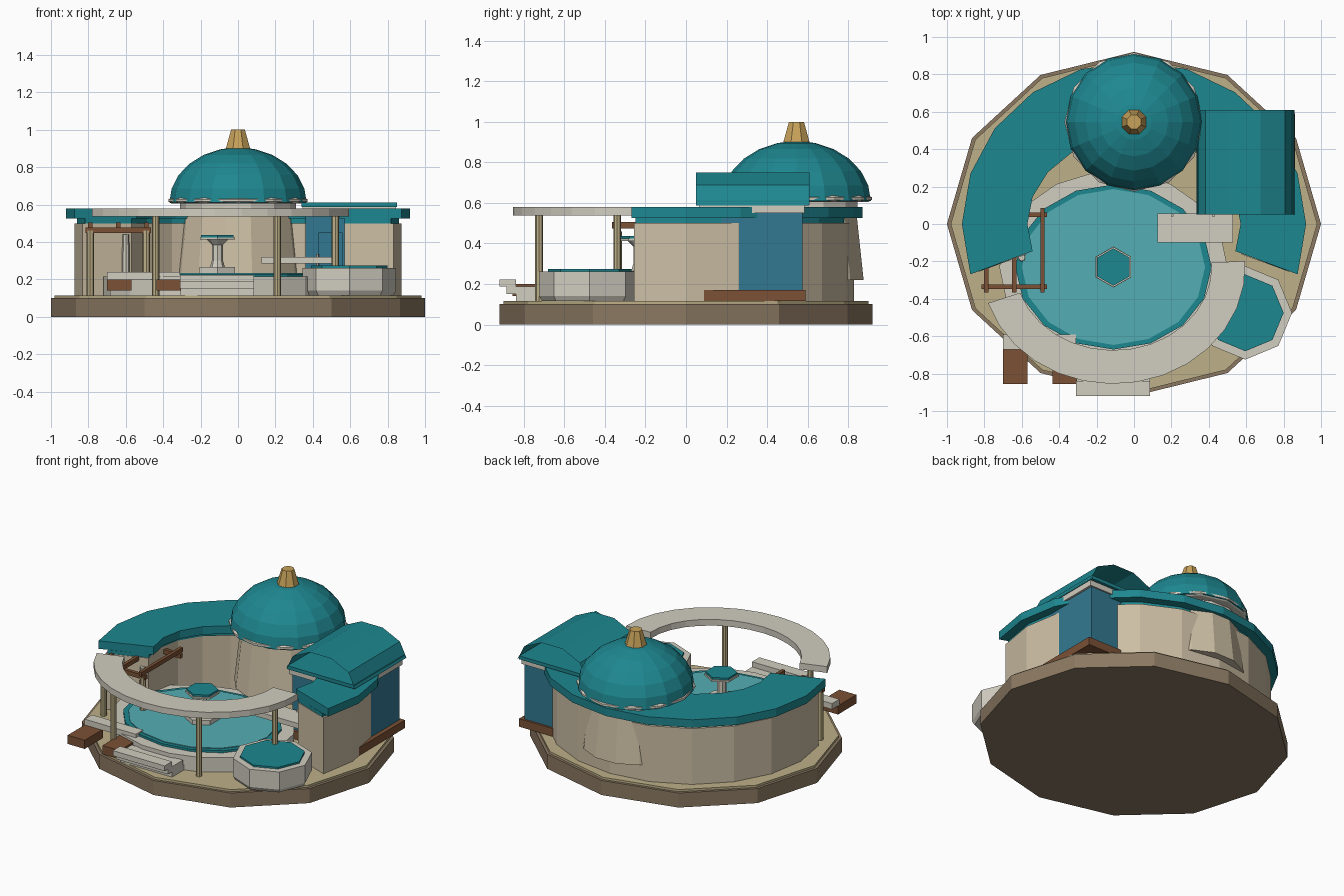
import bpy, bmesh
from math import sin, cos, pi, radians

if "Cube" in bpy.data.objects:
    bpy.data.objects.remove(bpy.data.objects["Cube"])

def mat(name, hexcol):
    m = bpy.data.materials.new(name)
    rgb = [(int(hexcol[i:i + 2], 16) / 255) ** 2.2 for i in (0, 2, 4)]
    m.diffuse_color = (*rgb, 1)
    m.use_nodes = True
    m.node_tree.nodes["Principled BSDF"].inputs["Base Color"].default_value = m.diffuse_color
    return m

TEAL, WATER = mat("teal", "23868f"), mat("water", "54adb3")
WALL, EARTH, SAND = mat("plaster", "cbbda3"), mat("earth", "8a7862"), mat("sand", "bcae86")
STONE, WOOD = mat("stone", "d0ccbf"), mat("wood", "7a5238")
GOLD, BLUE = mat("gold", "c6a05a"), mat("blue", "367890")

def finish(name, bm, m):
    bmesh.ops.recalc_face_normals(bm, faces=bm.faces)
    me = bpy.data.meshes.new(name)
    bm.to_mesh(me)
    bm.free()
    me.materials.append(m)
    ob = bpy.data.objects.new(name, me)
    bpy.context.collection.objects.link(ob)
    return ob

def box(name, x, y, z, m):
    bm = bmesh.new()
    bmesh.ops.create_cube(bm, size=1)
    for v in bm.verts:
        for i, r in enumerate((x, y, z)):
            v.co[i] = sum(r) / 2 + v.co[i] * (r[1] - r[0])
    return finish(name, bm, m)

def lathe(name, prof, n, m, at=(0, 0), sy=1.0, turn=0.0):
    """Closed solid of revolution from (radius, z) points, bottom to top."""
    bm = bmesh.new()
    rings = [[bm.verts.new((at[0] + r * cos(turn + 2 * pi * i / n),
                            at[1] + sy * r * sin(turn + 2 * pi * i / n), z))
              for i in range(n)] for r, z in prof]
    for a, b in zip(rings, rings[1:]):
        for i in range(n):
            j = (i + 1) % n
            bm.faces.new((a[i], a[j], b[j], b[i]))
    bm.faces.new(rings[0])
    bm.faces.new(rings[-1])
    return finish(name, bm, m)

def arc(name, at, inner, outer, z, a0, a1, n, m):
    """Curved slab; inner and outer are (rx, ry) pairs."""
    bm = bmesh.new()
    secs = []
    for i in range(n + 1):
        t = radians(a0 + (a1 - a0) * i / n)
        secs.append([bm.verts.new((at[0] + r[0] * cos(t), at[1] + r[1] * sin(t), h))
                     for r, h in ((inner, z[0]), (outer, z[0]), (outer, z[1]), (inner, z[1]))])
    for a, b in zip(secs, secs[1:]):
        for i in range(4):
            j = (i + 1) % 4
            bm.faces.new((a[i], a[j], b[j], b[i]))
    bm.faces.new(secs[0])
    bm.faces.new(secs[-1])
    return finish(name, bm, m)

# Ground
lathe("base", [(1, 0), (1, .1)], 12, EARTH, sy=.92)
lathe("courtyard_floor", [(.98, .1), (.98, .115)], 12, SAND, sy=.92)

# Curved main building
arc("curved_wall", (0, 0), (.6, .52), (.875, .83), (.115, .5), -18, 198, 12, WALL)
arc("roof_soffit", (0, 0), (.6, .5), (.86, .81), (.5, .525), -18, 198, 12, TEAL)
arc("curved_roof", (0, 0), (.57, .47), (.92, .87), (.525, .58), -18, 198, 12, TEAL)

# Domed tower
C = (0, .545)
lathe("tower", [(.34, .22), (.3, .585)], 14, WALL, C)
lathe("tower_cornice", [(.31, .58), (.31, .61)], 14, STONE, C)
lathe("dome_collar", [(.355, .605), (.372, .615), (.372, .628), (.355, .638)], 12, STONE, C)
dome = [(.367 * cos(radians(a)), .61 + .295 * sin(radians(a))) for a in (0, 15, 30, 45, 60, 75, 85)]
lathe("dome", dome, 16, TEAL, C)
lathe("finial", [(.07, .9), (.04, 1.0)], 8, GOLD, C, turn=pi / 8)

# Blue pavilion with open barrel roof
box("pavilion_plinth", (.35, .86), (.06, .59), (.115, .17), WOOD)
box("pavilion_body", (.36, .83), (.08, .575), (.17, .555), BLUE)
box("pavilion_door", (.43, .56), (.07, .08), (.26, .45), BLUE)
box("pavilion_cornice", (.345, .845), (.065, .585), (.55, .59), STONE)
box("pavilion_eave", (.34, .85), (.05, .605), (.588, .612), TEAL)
bm = bmesh.new()
rows = [[bm.verts.new((.595 + .262 * cos(pi * i / 5), y, .59 + .168 * sin(pi * i / 5)))
         for y in (.05, .61)] for i in range(6)]
for a, b in zip(rows, rows[1:]):
    bm.faces.new((a[0], a[1], b[1], b[0]))
shell = finish("barrel_roof", bm, TEAL)
if shell.data.polygons[2].normal.z < 0:
    shell.data.flip_normals()

# Balcony in front of the pavilion
box("balcony", (.125, .53), (-.1, .055), (.285, .32), STONE)
for x in (.205, .425):
    lathe("balcony_rod", [(.008, .25), (.008, .335)], 6, STONE, (x, .045))

# Main pool and fountain
P = (-.11, -.23)
lathe("pool_deck", [(.61, .115), (.61, .215)], 18, STONE, P, .84)
lathe("pool_rim", [(.525, .2), (.525, .23)], 16, TEAL, P, .84)
lathe("pool_water", [(.49, .22), (.49, .235)], 16, WATER, P, .85)
lathe("fountain_base", [(.11, .23), (.11, .265)], 6, STONE, P, turn=pi / 2)
lathe("fountain_column", [(.04, .265), (.03, .3), (.03, .385), (.06, .415)], 8, STONE, P)
lathe("fountain_bowl", [(.108, .412), (.108, .424)], 6, STONE, P, turn=pi / 2)
lathe("fountain_water", [(.1, .42), (.1, .438)], 6, TEAL, P, turn=pi / 2)

# Small raised pool
S = (.595, -.475)
lathe("small_pool_wall", [(.235, .115), (.25, .14), (.25, .262)], 8, STONE, S)
lathe("small_pool_water", [(.205, .25), (.205, .274)], 8, TEAL, S)

# Open ring canopy on posts
arc("ring_canopy", P, (.525, .445), (.705, .625), (.537, .58), 198, 363, 14, STONE)
for p in ((-.44, -.725), (.21, -.725), (.52, -.34)):
    lathe("canopy_post", [(.019, .11), (.019, .54)], 8, SAND, p)

# Timber pergola
for x in (-.79, -.49):
    lathe("pergola_post", [(.02, .11), (.02, .46)], 8, SAND, (x, -.335))
for x in (-.79, -.64, -.49):
    box("pergola_beam", (x - .011, x + .011), (-.365, .085), (.475, .505), WOOD)
for y in (-.335, .05):
    box("pergola_crossbeam", (-.815, -.465), (y - .012, y + .012), (.448, .478), WOOD)
lathe("side_pillar", [(.022, .115), (.018, .44)], 8, STONE, (-.6, -.18))

# Front steps, each one reaching further out than the one below
for i, (y0, y1) in enumerate(((-.84, -.68), (-.885, -.72), (-.92, -.84))):
    box("front_step", (-.31, .085), (y0, y1), (.115 + .036 * i, .151 + .036 * i), STONE)

# Benches at the front left
for x in (-.635, -.37):
    box("bench_block", (x - .065, x + .065), (-.855, -.655), (.14, .2), WOOD)
box("bench_slab", (-.7, -.31), (-.67, -.59), (.2, .24), STONE)
